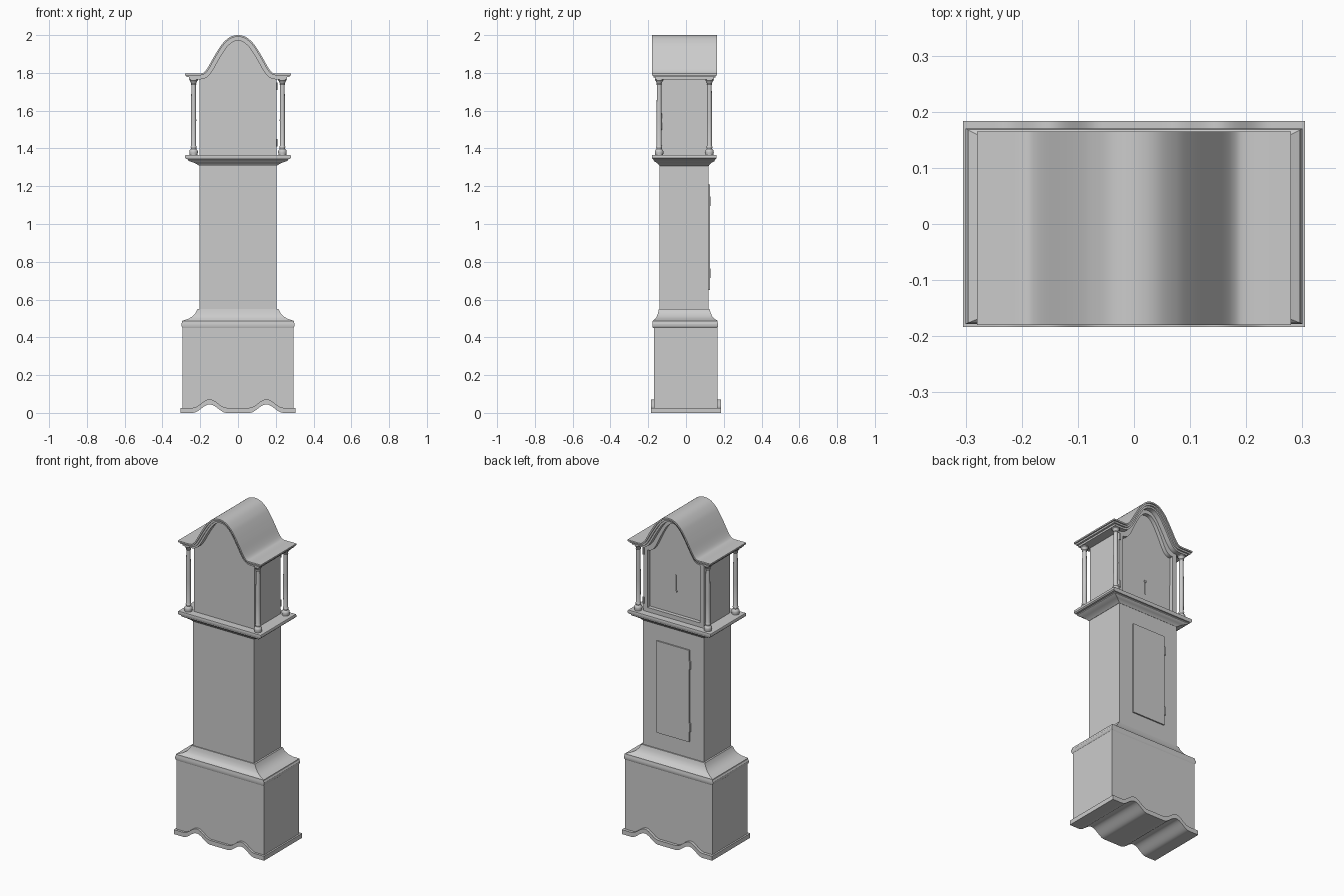
import bpy, bmesh, math
from mathutils import Vector

if "Cube" in bpy.data.objects:
    bpy.data.objects.remove(bpy.data.objects["Cube"])


def finish(name, bm, smooth=True):
    bmesh.ops.recalc_face_normals(bm, faces=bm.faces)
    me = bpy.data.meshes.new(name)
    bm.to_mesh(me)
    bm.free()
    ob = bpy.data.objects.new(name, me)
    bpy.context.collection.objects.link(ob)
    if smooth:
        bpy.ops.object.select_all(action='DESELECT')
        ob.select_set(True)
        bpy.context.view_layer.objects.active = ob
        bpy.ops.object.shade_smooth_by_angle(angle=math.radians(30))
    return ob


def loft(name, loops, cap=True, closed=False):
    """Skin a list of equally long closed loops."""
    bm = bmesh.new()
    rows = [[bm.verts.new(p) for p in lp] for lp in loops]
    pairs = list(zip(rows, rows[1:]))
    if closed:
        pairs.append((rows[-1], rows[0]))
    for a, b in pairs:
        for i in range(len(a)):
            j = (i + 1) % len(a)
            bm.faces.new((a[i], a[j], b[j], b[i]))
    if cap and not closed:
        bm.faces.new(rows[0])
        bm.faces.new(rows[-1])
    return finish(name, bm)


def at_y(pts, y):
    return [(x, y, z) for x, z in pts]


def extrude(name, pts, y0, y1):
    return loft(name, [at_y(pts, y0), at_y(pts, y1)])


def box(name, x0, x1, y0, y1, z0, z1):
    return extrude(name, [(x0, z0), (x1, z0), (x1, z1), (x0, z1)], y0, y1)


def moulding(name, inner, outer, profile):
    """Rectangles blended between inner and outer (half x, y0, y1) for each (t, z)."""
    loops = []
    for t, z in profile:
        hx, y0, y1 = [a + (b - a) * t for a, b in zip(inner, outer)]
        loops.append([(-hx, y0, z), (hx, y0, z), (hx, y1, z), (-hx, y1, z)])
    return loft(name, loops)


def lathe(name, profile, x, y, n=20):
    ring = [2 * math.pi * i / n for i in range(n)]
    return loft(name, [[(x + r * math.cos(a), y + r * math.sin(a), z) for a in ring]
                       for r, z in profile])


# Wavy skirt and base
def wave(x):
    d = abs(abs(x) - 0.15)
    return 0.045 * math.cos(d / 0.09 * math.pi / 2) ** 2 if d < 0.09 else 0.0


def wave_line(hx, dz, n=64):
    return [(hx * (2 * i / n - 1), wave(hx * (2 * i / n - 1)) + dz) for i in range(n + 1)]


extrude("skirt", wave_line(0.305, 0) + wave_line(0.305, 0.027)[::-1], -0.184, 0.184)
extrude("base_body", wave_line(0.295, 0.015) + [(0.295, 0.46), (-0.295, 0.46)], -0.17, 0.166)

# Trunk with mouldings above and below
trunk = (0.205, -0.14, 0.12)
moulding("base_cap", trunk, (0.30, -0.178, 0.17),
         [(0.92, 0.45), (0.97, 0.455), (1, 0.462), (1, 0.472), (0.96, 0.478), (0.96, 0.487),
          (0.88, 0.49), (0.6, 0.498), (0.38, 0.511), (0.2, 0.53), (0.1, 0.55), (0, 0.551)])
box("trunk", -0.205, 0.205, -0.14, 0.12, 0.54, 1.33)
moulding("hood_shelf", trunk, (0.28, -0.18, 0.162),
         [(0.02, 1.308), (0.15, 1.316), (0.4, 1.325), (0.7, 1.332), (0.78, 1.336), (0.78, 1.342),
          (0.92, 1.344), (1, 1.35), (1, 1.362), (0.97, 1.366)])

# Trunk door and hinges
box("trunk_door", -0.11, 0.11, 0.115, 0.128, 0.65, 1.21)
for z in (0.74, 1.12):
    lathe("door_hinge", [(0.006, z - 0.025), (0.006, z + 0.025)], -0.114, 0.124, 10)

# Arched roof line, smoothed through a few points
KEYS = [(0, 2.0), (0.04, 1.991), (0.075, 1.963), (0.1, 1.93), (0.13, 1.881),
        (0.16, 1.828), (0.18, 1.803), (0.2, 1.796), (0.24, 1.796), (0.28, 1.796)]


def roof_line(d, hx):
    """Roof curve moved inward by d, stretched to end at half width hx."""
    p = [Vector((-KEYS[1][0], KEYS[1][1]))] + [Vector(k) for k in KEYS] + [Vector((0.32, 1.796))]
    pts = []
    for i in range(1, len(p) - 2):
        for s in range(5):
            t = s / 5
            a, b, c, e = p[i - 1:i + 3]
            pts.append(0.5 * (2 * b + (c - a) * t + (2 * a - 5 * b + 4 * c - e) * t * t
                              + (3 * b - a - 3 * c + e) * t ** 3))
    half = []
    for i, q in enumerate(pts):
        tan = (pts[min(i + 1, len(pts) - 1)] - pts[max(i - 1, 0)]).normalized()
        if i == 0:
            tan = Vector((1, 0))
        n = q + Vector((tan.y, -tan.x)) * d
        if n.x < hx - 0.001:
            half.append((n.x, n.y))
    half.append((hx, 1.796 - d))
    return [(-x, z) for x, z in half[:0:-1]] + half


# Stepped roof mouldings
for name, d0, d1, hx, y0, y1 in (("roof_top", 0, 0.009, 0.28, -0.18, 0.165),
                                 ("roof_middle", 0.008, 0.019, 0.272, -0.172, 0.157),
                                 ("roof_lower", 0.018, 0.03, 0.26, -0.165, 0.148)):
    n0, n1 = roof_line(d0, hx), roof_line(d1, hx)
    extrude(name, n0 + n1[::-1], y0, y1)

# Hood case, glazed door frame on the +y side
top = roof_line(0.025, 0.205)
extrude("hood_case", [(-0.205, 1.36)] + top + [(0.205, 1.36)], -0.132, 0.095)
inner_top = [(x * 0.86, z - 0.028) for x, z in top]
outer = [(-0.205, 1.36)] + top + [(0.205, 1.36)]
inner = [(-0.176, 1.392)] + inner_top + [(0.176, 1.392)]
loft("hood_door_frame", [at_y(outer, 0.09), at_y(outer, 0.118),
                         at_y(inner, 0.118), at_y(inner, 0.09)], closed=True)
for z in (1.43, 1.73):
    lathe("hood_hinge", [(0.005, z - 0.02), (0.005, z + 0.02)], 0.203, 0.12, 10)

# Clock hands
box("minute_hand", -0.002, 0.002, 0.09, 0.098, 1.53, 1.63)
box("hour_hand", -0.003, 0.003, 0.09, 0.097, 1.45, 1.53)
extrude("hand_boss", [(0.008 * math.cos(i * math.pi / 6), 1.53 + 0.008 * math.sin(i * math.pi / 6))
                      for i in range(12)], 0.09, 0.101)

# Four hood columns
column = [(0.021, 1.36), (0.021, 1.372), (0.023, 1.38), (0.021, 1.39), (0.014, 1.398),
          (0.016, 1.408), (0.013, 1.416), (0.014, 1.55), (0.012, 1.735), (0.015, 1.74),
          (0.013, 1.745), (0.018, 1.756), (0.022, 1.76), (0.022, 1.77)]
for x in (-0.235, 0.235):
    for side, y in (("front", -0.142), ("back", 0.124)):
        lathe(side + "_column", column, x, y)
